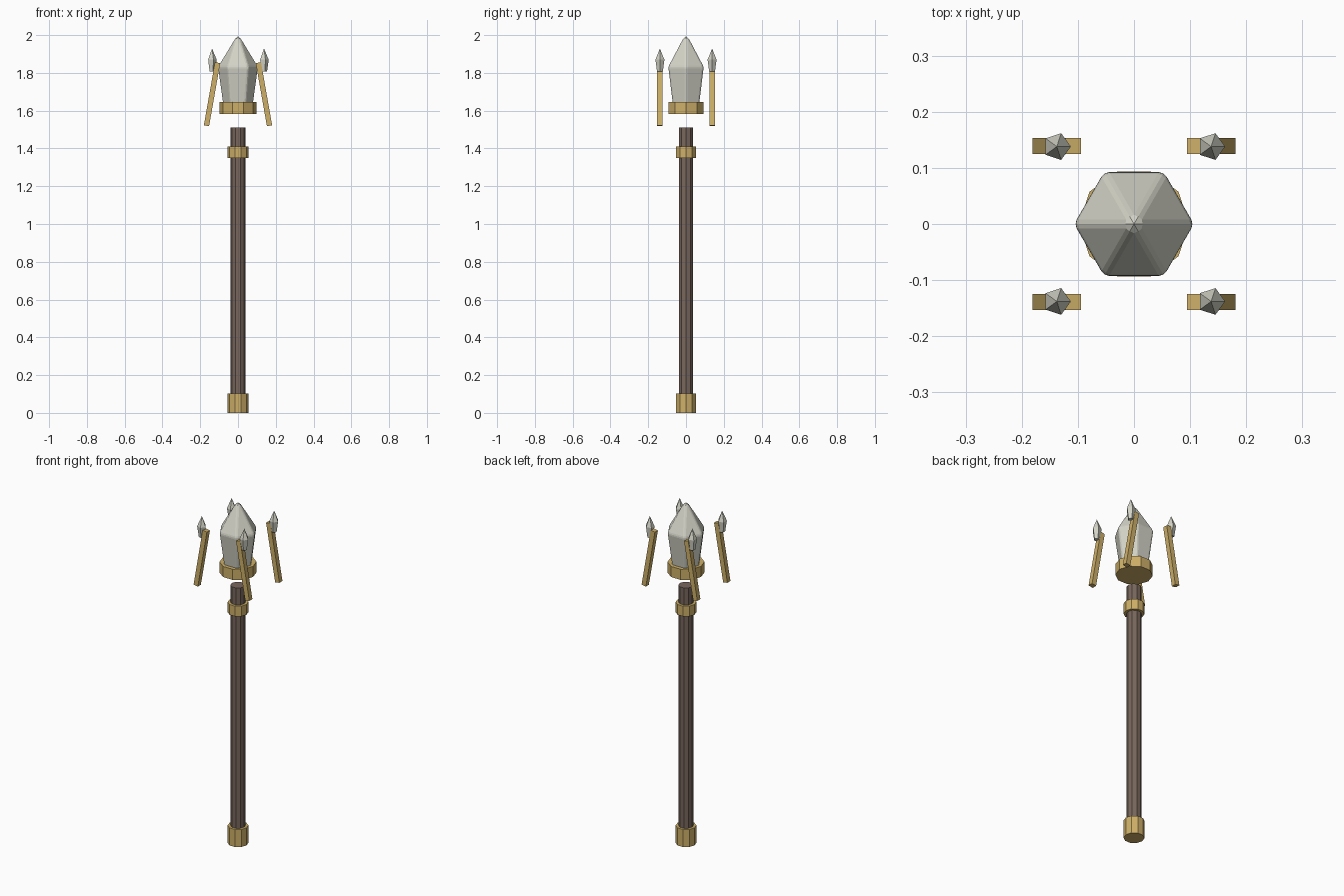
import bpy, bmesh, math
from mathutils import Matrix

if "Cube" in bpy.data.objects:
    bpy.data.objects.remove(bpy.data.objects["Cube"])


def material(name, rgb):
    m = bpy.data.materials.new(name)
    m.diffuse_color = (*rgb, 1)
    m.use_nodes = True
    m.node_tree.nodes["Principled BSDF"].inputs["Base Color"].default_value = m.diffuse_color
    return m


WOOD = material("dark_wood", (0.19, 0.135, 0.108))
GOLD = material("gold", (0.61, 0.43, 0.14))
CRYSTAL = material("pale_crystal", (0.65, 0.65, 0.57))


def add_object(name, bm, mat):
    bmesh.ops.recalc_face_normals(bm, faces=bm.faces)
    me = bpy.data.meshes.new(name)
    bm.to_mesh(me)
    bm.free()
    me.materials.append(mat)
    ob = bpy.data.objects.new(name, me)
    bpy.context.collection.objects.link(ob)
    return ob


def lathe(name, sides, rings, mat, x=0, y=0):
    """Loft flat-sided rings of (radius, z); radius 0 makes a point."""
    bm = bmesh.new()
    loops = []
    for r, z in rings:
        n = sides if r else 1
        loops.append([bm.verts.new((x + r * math.cos(i * math.tau / sides),
                                    y + r * math.sin(i * math.tau / sides), z))
                      for i in range(n)])
    for a, b in zip(loops, loops[1:]):
        for i in range(sides):
            j = (i + 1) % sides
            if len(b) == 1:
                bm.faces.new((a[i], a[j], b[0]))
            else:
                bm.faces.new((a[i], a[j], b[j], b[i]))
    bm.faces.new(loops[0][::-1])
    if len(loops[-1]) > 1:
        bm.faces.new(loops[-1])
    return add_object(name, bm, mat)


# Handle with its metal fittings
lathe("shaft", 10, [(0.04, 0.002), (0.04, 1.51)], WOOD)
lathe("end_cap", 10, [(0.055, 0), (0.055, 0.103)], GOLD)
lathe("collar", 10, [(0.055, 1.35), (0.055, 1.41)], GOLD)

# Floating head: cup and large bevelled crystal
lathe("crystal_cup", 10, [(0.098, 1.583), (0.098, 1.645)], GOLD)
head = lathe("large_crystal", 6, [(0.077, 1.61), (0.108, 1.832), (0, 2.01)], CRYSTAL)
bevel = head.modifiers.new("soft_edges", "BEVEL")
bevel.width = 0.009
bevel.segments = 2
bevel.limit_method = "ANGLE"
bevel.angle_limit = math.radians(15)

# Four leaning prongs, each with a small crystal
for sx, side in ((-1, "left"), (1, "right")):
    for sy, end in ((-1, "front"), (1, "back")):
        bm = bmesh.new()
        bmesh.ops.create_cube(bm, size=1, matrix=(
            Matrix.Translation((sx * 0.1375, sy * 0.139, 1.687))
            @ Matrix.Rotation(math.radians(-10 * sx), 4, "Y")
            @ Matrix.Diagonal((0.028, 0.028, 0.339, 1))))
        add_object(f"prong_{end}_{side}", bm, GOLD)
        lathe(f"small_crystal_{end}_{side}", 5,
              [(0.016, 1.807), (0.025, 1.87), (0, 1.929)], CRYSTAL,
              sx * 0.1375, sy * 0.138)
